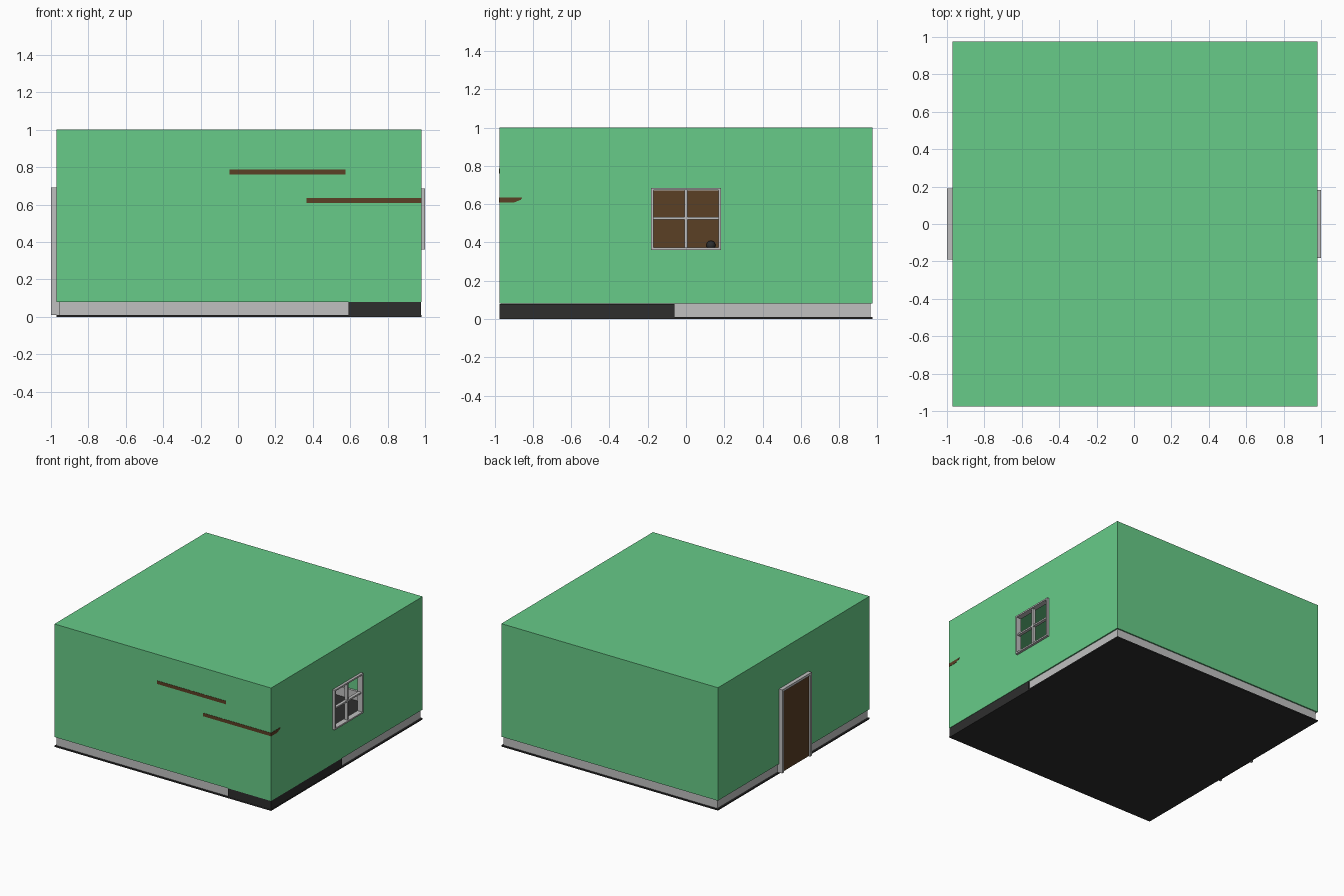
import bpy, bmesh

if "Cube" in bpy.data.objects:
    bpy.data.objects.remove(bpy.data.objects["Cube"])


def material(name, rgb):
    m = bpy.data.materials.new(name)
    m.diffuse_color = (*rgb, 1)
    m.use_nodes = True
    m.node_tree.nodes["Principled BSDF"].inputs["Base Color"].default_value = m.diffuse_color
    return m


GREEN = material("wall green", (0.136, 0.597, 0.246))
GREY = material("trim grey", (0.53, 0.53, 0.53))
BROWN = material("wood brown", (0.105, 0.05, 0.018))
BLACK = material("soft black", (0.027, 0.027, 0.027))


def mesh_object(name, verts, faces, mat):
    me = bpy.data.meshes.new(name)
    bm = bmesh.new()
    vs = [bm.verts.new(v) for v in verts]
    for f in faces:
        bm.faces.new([vs[i] for i in f])
    bmesh.ops.recalc_face_normals(bm, faces=bm.faces)
    bm.to_mesh(me)
    bm.free()
    me.materials.append(mat)
    ob = bpy.data.objects.new(name, me)
    bpy.context.collection.objects.link(ob)
    return ob


def prism(name, profile, x0, x1, mat):
    """Extrude a (y, z) profile along x."""
    n = len(profile)
    verts = [(x, y, z) for x in (x0, x1) for y, z in profile]
    faces = [list(range(n)), list(range(n, 2 * n))]
    faces += [(i, (i + 1) % n, n + (i + 1) % n, n + i) for i in range(n)]
    return mesh_object(name, verts, faces, mat)


def box(name, x0, x1, y0, y1, z0, z1, mat):
    return prism(name, [(y0, z0), (y1, z0), (y1, z1), (y0, z1)], x0, x1, mat)


def thicken(ob, t):
    mod = ob.modifiers.new("thickness", "SOLIDIFY")
    mod.thickness = t
    mod.offset = -1


# Walls and roof: open-bottomed shell with a window opening on the right
X0, X1, Y, ZB, ZT = -0.97, 0.98, 0.975, 0.08, 1.0
WY, WZ0, WZ1 = 0.175, 0.365, 0.68
corners = [(x, y, z) for z in (ZB, ZT)
           for x, y in ((X0, -Y), (X1, -Y), (X1, Y), (X0, Y))]
opening = [(X1, -WY, WZ0), (X1, WY, WZ0), (X1, WY, WZ1), (X1, -WY, WZ1)]
right = [1, 2, 6, 5]
faces = [(0, 1, 5, 4), (2, 3, 7, 6), (3, 0, 4, 7), (4, 5, 6, 7)]
faces += [(right[i], right[(i + 1) % 4], 8 + (i + 1) % 4, 8 + i) for i in range(4)]
thicken(mesh_object("walls_and_roof", corners + opening, faces, GREEN), 0.015)

# Skirting band under the walls
SX0, SX1, SY = -0.957, 0.967, 0.964
ring = [(x, y, z) for z in (0.01, 0.085)
        for x, y in ((SX0, -SY), (SX1, -SY), (SX1, SY), (SX0, SY))]
thicken(mesh_object("skirting", ring,
                    [(i, (i + 1) % 4, 4 + (i + 1) % 4, 4 + i) for i in range(4)],
                    GREY), 0.025)

# Floor
box("floor", X0, X1, -Y, Y, 0, 0.01, BLACK)

# Window frame and crossing bars
F = 0.012
wx0, wx1 = 0.955, 1.0
for s, side in ((-1, "front"), (1, "back")):
    a, b = sorted((s * 0.183, s * (0.183 - F)))
    box("window_jamb_" + side, wx0, wx1, a, b, 0.36, 0.685, GREY)
box("window_sill", wx0, wx1, -0.183, 0.183, 0.36, 0.36 + F, GREY)
box("window_head", wx0, wx1, -0.183, 0.183, 0.685 - F, 0.685, GREY)
box("window_upright_bar", 0.965, 0.99, -0.007, 0.007, 0.36, 0.685, GREY)
box("window_cross_bar", 0.965, 0.99, -0.183, 0.183, 0.52, 0.532, GREY)

# Door with frame and inside knob
for s, side in ((-1, "front"), (1, "back")):
    a, b = sorted((s * 0.19, s * 0.17))
    box("door_jamb_" + side, -1.0, -0.945, a, b, 0.01, 0.69, GREY)
box("door_head", -1.0, -0.945, -0.19, 0.19, 0.67, 0.69, GREY)
box("door_panel", -0.988, -0.95, -0.17, 0.17, 0.012, 0.67, BROWN)
bpy.ops.mesh.primitive_uv_sphere_add(segments=16, ring_count=10, radius=0.024,
                                     location=(-0.93, 0.13, 0.385))
knob = bpy.context.object
knob.name = "door_knob"
knob.data.materials.append(BLACK)
bpy.ops.object.shade_smooth_by_angle()

# Wall shelves, whose back edges show through the front wall
for name, x0, x1, z in (("upper_shelf", -0.045, 0.575, 0.76),
                        ("lower_shelf", 0.367, 0.982, 0.608)):
    prism(name, [(-0.977, z), (-0.9, z), (-0.862, z + 0.015),
                 (-0.855, z + 0.027), (-0.977, z + 0.027)], x0, x1, BROWN)

# Bed in the front right corner, its base flush with the outer walls
box("bed_base", 0.59, 0.978, -0.973, -0.06, 0.008, 0.079, BLACK)
box("mattress", 0.6, 0.96, -0.955, -0.07, 0.079, 0.16, GREY)
